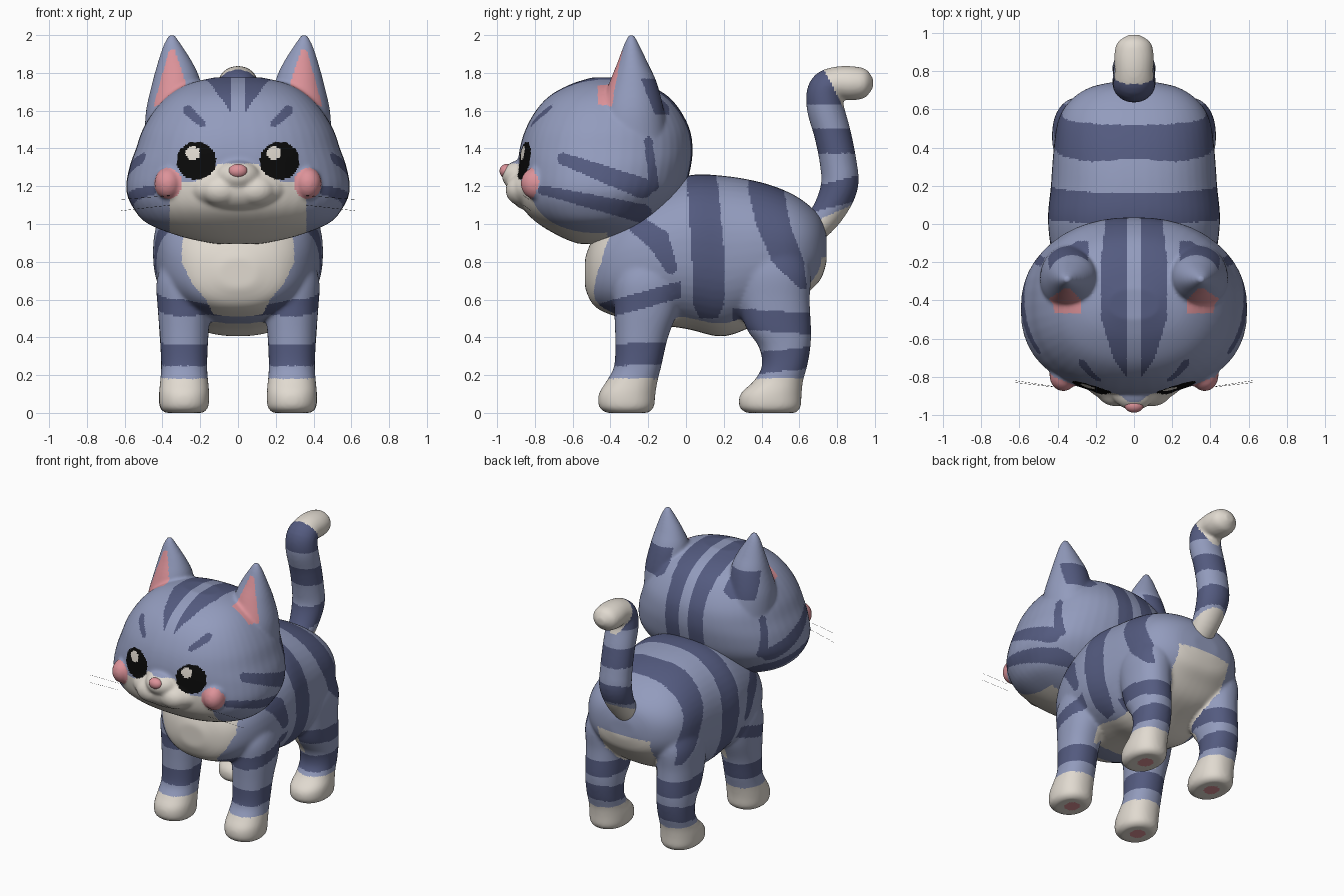
import bpy, bmesh, math
from mathutils import Matrix, Vector

if "Cube" in bpy.data.objects:
    bpy.data.objects.remove(bpy.data.objects["Cube"])

def material(name, rgb):
    m = bpy.data.materials.new(name)
    m.diffuse_color = (*rgb, 1)
    m.use_nodes = True
    m.node_tree.nodes["Principled BSDF"].inputs["Base Color"].default_value = m.diffuse_color
    return m

MATS = [material("light blue fur", (.29, .33, .51)), material("dark blue stripe", (.088, .104, .215)),
        material("cream fur", (.75, .70, .63)), material("pink skin", (.72, .29, .32)),
        material("black", (.003, .003, .003))]
LIGHT, DARK, CREAM, PINK, BLACK = range(5)

# ---------- helpers ----------
def loft(bm, keys, axis=None, n=2.0, steps=5, sides=48):
    """Closed loft through keys (x, y, z, half width, half depth); axis is the (y, z) ring normal or None to follow."""
    rows = []
    for i in range(len(keys) - 1):
        p = [keys[max(0, min(len(keys) - 1, i + d))] for d in (-1, 0, 1, 2)]
        for k in range(steps):
            t = k / steps
            rows.append([b + .5 * t * (c - a + t * (2*a - 5*b + 4*c - d + t * (3*(b - c) + d - a)))
                         for a, b, c, d in zip(*p)])
    rows.append(list(keys[-1]))
    rings = []
    for i, (x, y, z, a, b) in enumerate(rows):
        if axis:
            ty, tz = axis
        else:
            lo, hi = rows[max(0, i - 1)], rows[min(len(rows) - 1, i + 1)]
            ty, tz = Vector((hi[1] - lo[1], hi[2] - lo[2])).normalized()
        ring = []
        for j in range(sides):
            c, s = math.cos(2 * math.pi * j / sides), math.sin(2 * math.pi * j / sides)
            u = math.copysign(abs(c) ** (2 / n), c) * a
            v = math.copysign(abs(s) ** (2 / n), s) * b
            ring.append(bm.verts.new((x + u, y - v * tz, z + v * ty)))
        rings.append(ring)
    faces = [bm.faces.new(rings[0]), bm.faces.new(rings[-1][::-1])]
    for r, q in zip(rings, rings[1:]):
        for j in range(sides):
            k = (j + 1) % sides
            faces.append(bm.faces.new((r[j], q[j], q[k], r[k])))
    bmesh.ops.recalc_face_normals(bm, faces=faces)

def ball(bm, centre, radii):
    bmesh.ops.create_uvsphere(bm, u_segments=40, v_segments=24, radius=1,
                              matrix=Matrix.Translation(centre) @ Matrix.Diagonal((*radii, 1)))

def finish(name, bm, paint, voxel=.0105, smooth=8):
    """Fuse the overlapping shapes into one skin, then colour faces by rule."""
    me = bpy.data.meshes.new(name)
    bm.to_mesh(me)
    bm.free()
    ob = bpy.data.objects.new(name, me)
    bpy.context.collection.objects.link(ob)
    if voxel:
        r = ob.modifiers.new("fuse", 'REMESH')
        r.mode, r.voxel_size = 'VOXEL', voxel
        s = ob.modifiers.new("soften", 'SMOOTH')
        s.factor, s.iterations = .5, smooth
        dg = bpy.context.evaluated_depsgraph_get()
        ob.data = bpy.data.meshes.new_from_object(ob.evaluated_get(dg))
        ob.modifiers.clear()
    ob.data.materials.clear()
    for m in MATS:
        ob.data.materials.append(m)
    for f in ob.data.polygons:
        f.use_smooth = True
        f.material_index = paint(f.center, f.normal)
    return ob

def lerp(v, *pts):
    """Piecewise linear lookup through (v, value) points."""
    if v <= pts[0][0]:
        return pts[0][1]
    for (a, p), (b, q) in zip(pts, pts[1:]):
        if v <= b:
            return p + (q - p) * (v - a) / (b - a)
    return pts[-1][1]

def near(u, v, a, b, wa, wb):
    """Inside a tapered streak from a to b."""
    d, p = Vector(b) - Vector(a), Vector((u, v)) - Vector(a)
    t = max(0, min(1, p.dot(d) / d.length_squared))
    return (p - d * t).length < wa + (wb - wa) * t

# ---------- body with legs ----------
def paint_body(c, n):
    x, y, z = abs(c.x), c.y, c.z
    front = y < .12
    if z < .012 and math.hypot((x - .285) / .05, (y - (-.30 if front else .46)) / .055) < 1:
        return PINK                                             # paw pads
    if z < .18:
        return CREAM                                            # socks
    if y < -.37 and z > .5 and x < lerp(z, (.5, .12), (.6, .17), (.68, .24), (.8, .3), (.95, .29)):
        return CREAM                                            # chest
    if y > .35 and x < .21 and .5 < z < .82 and (y > .6 and z > .63 or n.z < -.3):
        return CREAM                                            # rump patch
    if .3 < z < .55 and x < .27 and n.z < -.3 and -.2 < y < .55:
        return CREAM                                            # belly
    if z < .7 and (y < -.03 if z > .5 else front):              # front leg bands
        k = .28 * (y + .38)
        if .25 < z - k * .1 < .365 or .51 < z - k < .60:
            return DARK
    if z < .6 and y > .25:                                      # back leg bands
        k = .18 * (.6 - y)
        if .23 < z + k * .6 < .345 or .42 < z - k * .4 < .53:
            return DARK
    if x > .2 and (near(y, z, (-.25, .99), (-.15, .92), .05, .06) or near(y, z, (-.15, .92), (-.08, .77), .06, .035)):
        return DARK                                             # shoulder streak
    m = lerp(z, (.5, .12), (.8, .12), (1.25, .085))
    if z > .5 and abs(y - m) < lerp(z, (.5, .05), (.57, .08), (.8, .088), (1.25, .08)):
        return DARK                                             # middle band
    m = lerp(z, (.66, .62), (.8, .54), (1.0, .46), (1.2, .42), (1.25, .44))
    if z > .66 and abs(y - m) < lerp(z, (.66, .02), (.8, .085), (1.2, .095)):
        return DARK                                             # hip band
    return LIGHT

bm = bmesh.new()
loft(bm, [(0, *k) for k in ((-.535, .74, .10, .08), (-.49, .75, .24, .18), (-.40, .78, .34, .26),
     (-.25, .82, .41, .34), (0, .85, .45, .405), (.2, .83, .435, .425), (.4, .85, .42, .37),
     (.55, .855, .395, .31), (.65, .87, .33, .23), (.715, .87, .23, .16), (.745, .87, .1, .07))], (1, 0), 2.3)
for s in (-1, 1):
    loft(bm, [(s * .285, y, z, a, b) for z, y, a, b in ((0, -.31, .10, .11), (.03, -.315, .128, .145),
         (.1, -.312, .133, .15), (.17, -.285, .127, .135), (.25, -.255, .122, .125), (.4, -.235, .128, .14),
         (.55, -.21, .14, .17), (.7, -.2, .145, .18), (.85, -.18, .1, .13))], (0, 1), 2.2)
    loft(bm, [(s * .287, y, z, a, b) for z, y, a, b in ((0, .45, .10, .13), (.03, .445, .128, .162),
         (.1, .45, .132, .162), (.17, .49, .122, .13), (.25, .522, .12, .12), (.35, .522, .124, .137),
         (.45, .49, .131, .172), (.6, .465, .137, .19), (.75, .46, .14, .2), (.9, .46, .1, .15))], (0, 1), 2.2)
finish("body_and_legs", bm, paint_body, smooth=16)

# ---------- tail ----------
def paint_tail(c, n):
    y, z = c.y, c.z
    if y + .5 * (z - 1.66) > .81 and z > 1.6:
        return CREAM                                            # tip
    if z < 1.02 + .45 * (y - .7):
        return CREAM                                            # underside of the root
    k = z - .25 * (y - .78)
    return DARK if 1.09 < k < 1.225 or 1.375 < z < 1.505 or z > 1.63 else LIGHT

bm = bmesh.new()
loft(bm, [(0, y, z, r * 1.15, r) for y, z, r in ((.64, .93, .07), (.75, 1.06, .085), (.812, 1.2, .098),
     (.805, 1.33, .097), (.775, 1.48, .097), (.737, 1.62, .098), (.74, 1.712, .094), (.80, 1.745, .088),
     (.88, 1.745, .09), (.95, 1.744, .075), (.99, 1.742, .025))])
finish("tail", bm, paint_tail, smooth=6)

# ---------- head with ears, muzzle and cheeks ----------
def paint_head(c, n):
    x, y, z = abs(c.x), c.y, c.z
    if y < -.6:
        if any(math.hypot((c.x - h) / .038, (z - 1.375) / .036) < 1 for h in (-.24, .19)):
            return CREAM                                        # eye highlights
        if math.hypot((x - .22) / .105, (z - 1.335) / .1) < 1:
            return BLACK                                        # eyes
        if math.hypot((x - .37) / .072, (z - 1.215) / .082) < 1:
            return PINK                                         # blush
        if near(x, z, (.265, 1.60), (.19, 1.53), .027, .018):
            return DARK                                         # brow streaks
    if y < -.42 and x < .36 and z < 1.22 + .1 * max(0, min(1, (.23 - x) / .13)):
        return CREAM                                            # lower face
    if -.47 < y < lerp(z, (1.63, -.365), (1.92, -.30)) and n.y < -.05 and 1.63 + .25 * (.42 - x) < z < 1.92:
        if lerp(z, (1.63, .265), (1.70, .262), (1.92, .335)) < x < lerp(z, (1.63, .445), (1.92, .365)):
            return PINK                                         # inner ears
    if z > 1.2 and .04 < x < lerp(y, (-.8, .04), (-.7, .11), (-.5, .17), (-.2, .175), (0, .15)) and y > -.8:
        return DARK                                             # crown stripes
    if x > .24 and 1.58 < z < 1.77 and lerp(z, (1.57, -.16), (1.77, -.24)) < y < -.09:
        return DARK                                             # patches behind the ears
    if x > .3 and (near(y, z, (-.65, 1.345), (-.23, 1.19), .032, .055)
                   or near(y, z, (-.76, 1.18), (-.23, 1.055), .025, .05)
                   or near(y, z, (-.2, 1.44), (-.17, 1.2), .022, .026)):
        return DARK                                             # cheek stripes
    return LIGHT

bm = bmesh.new()
loft(bm, [(0, (f + b) / 2, z, w, (b - f) / 2) for z, w, f, b in ((.895, .12, -.57, -.40), (.93, .29, -.66, -.28),
     (1.0, .475, -.78, -.17), (1.08, .552, -.86, -.08), (1.18, .592, -.89, -.01), (1.3, .575, -.89, .025),
     (1.4, .54, -.88, .035), (1.5, .505, -.85, .02), (1.6, .445, -.795, -.03), (1.68, .37, -.72, -.10),
     (1.74, .27, -.61, -.21), (1.775, .13, -.50, -.34))], (0, 1), 2.3)
ball(bm, (0, -.82, 1.19), (.26, .125, .12))
ball(bm, (0, -.865, 1.255), (.12, .11, .085))
for s in (-1, 1):
    ball(bm, (s * .09, -.865, 1.18), (.11, .09, .085))
    ball(bm, (s * .37, -.795, 1.215), (.072, .08, .085))
    loft(bm, [(s * x, *k) for x, *k in ((.335, -.29, 1.45, .16, .19), (.335, -.285, 1.6, .152, .168),
         (.325, -.28, 1.75, .128, .125), (.332, -.283, 1.85, .094, .082), (.347, -.288, 1.95, .046, .040),
         (.35, -.29, 2.003, .014, .013))], (0, 1))
finish("head", bm, paint_head)

# ---------- nose ----------
bm = bmesh.new()
ball(bm, (0, -.95, 1.28), (.05, .037, .038))
finish("nose", bm, lambda c, n: PINK, voxel=0)

# ---------- whiskers ----------
for s in (-1, 1):
    for i, (z0, z1, y1) in enumerate(((1.15, 1.13, -.83), (1.10, 1.07, -.82))):
        cu = bpy.data.curves.new("whisker", 'CURVE')
        cu.dimensions, cu.bevel_depth, cu.bevel_resolution = '3D', .0007, 0
        sp = cu.splines.new('POLY')
        sp.points.add(1)
        sp.points[0].co = (s * .36, -.86, z0, 1)
        sp.points[1].co = (s * .62, y1, z1, 1)
        cu.materials.append(MATS[BLACK])
        side = "left" if s > 0 else "right"
        bpy.context.collection.objects.link(bpy.data.objects.new(f"whisker_{side}_{i + 1}", cu))
